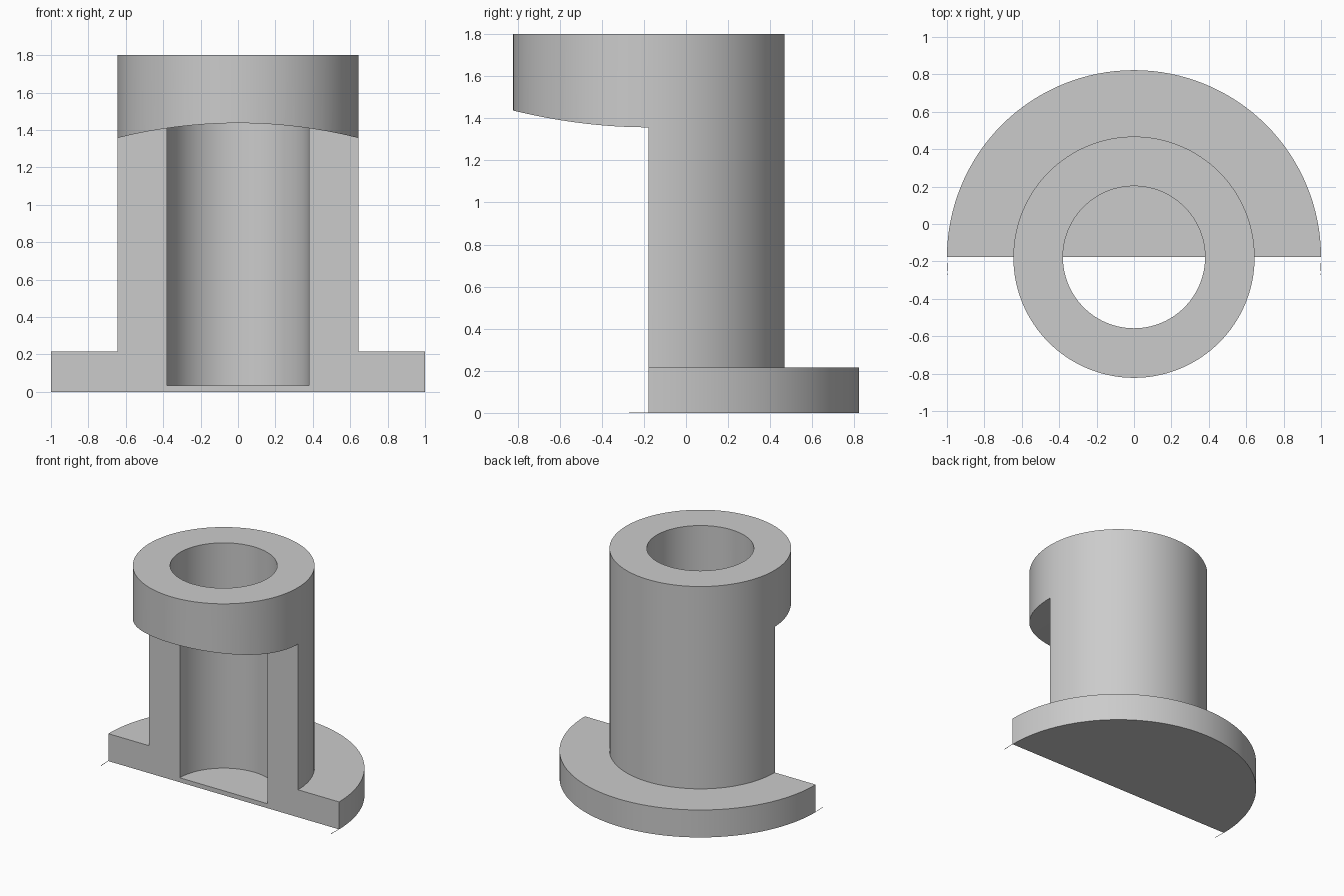
import bpy
import bmesh
import math

cube = bpy.data.objects.get("Cube")
if cube:
    bpy.data.objects.remove(cube)

AXIS_Y = -0.1775      # shared axis of flange, sleeve and bore
TOP = 1.8
SLEEVE_R, BORE_R, FLANGE_R = 0.645, 0.38, 1.0
FLANGE_H, FLOOR = 0.215, 0.035
ARCH_TOP, ARCH_R = 1.437, 2.64

grey = bpy.data.materials.new("plain grey")
grey.use_nodes = True
grey.diffuse_color = (0.6, 0.6, 0.6, 1)
grey.node_tree.nodes["Principled BSDF"].inputs["Base Color"].default_value = (0.6, 0.6, 0.6, 1)


def prism(name, outline, direction):
    """Closed solid from a planar outline pushed along a direction."""
    bm = bmesh.new()
    face = bm.faces.new([bm.verts.new(p) for p in outline])
    moved = bmesh.ops.extrude_face_region(bm, geom=[face])["geom"]
    verts = [v for v in moved if isinstance(v, bmesh.types.BMVert)]
    bmesh.ops.translate(bm, verts=verts, vec=direction)
    bmesh.ops.recalc_face_normals(bm, faces=bm.faces)
    mesh = bpy.data.meshes.new(name)
    bm.to_mesh(mesh)
    bm.free()
    mesh.materials.append(grey)
    obj = bpy.data.objects.new(name, mesh)
    bpy.context.collection.objects.link(obj)
    return obj


def disc(name, radius, low, high, steps=128):
    ring = [(radius * math.cos(math.tau * i / steps),
             AXIS_Y + radius * math.sin(math.tau * i / steps), low) for i in range(steps)]
    return prism(name, ring, (0, 0, high - low))


def combine(target, other, operation):
    mod = target.modifiers.new(operation.title(), "BOOLEAN")
    mod.operation = operation
    mod.solver = "EXACT"
    mod.object = other
    bpy.ops.object.select_all(action="DESELECT")
    bpy.context.view_layer.objects.active = target
    target.select_set(True)
    bpy.ops.object.modifier_apply(modifier=mod.name)
    bpy.data.objects.remove(other)


# Sleeve standing on a round flange, with a blind bore from the top
body = disc("flanged_sleeve", SLEEVE_R, 0, TOP)
combine(body, disc("flange", FLANGE_R, 0, FLANGE_H), "UNION")
combine(body, disc("bore_cutter", BORE_R, FLOOR, TOP + 0.2), "DIFFERENCE")

# Front half cut away below a shallow arch, leaving the collar whole
xs = [-1.2 + 2.4 * i / 48 for i in range(49)]
arch = [(x, AXIS_Y, ARCH_TOP - ARCH_R + math.sqrt(ARCH_R ** 2 - x * x)) for x in xs]
outline = [(1.2, AXIS_Y, -0.2), (-1.2, AXIS_Y, -0.2)] + arch
combine(body, prism("front_cutter", outline, (0, -1.2, 0)), "DIFFERENCE")

bpy.ops.object.select_all(action="DESELECT")
body.select_set(True)
bpy.context.view_layer.objects.active = body
bpy.ops.object.shade_smooth_by_angle(angle=math.radians(30))

# Hair-thin tails that carry on the flange rim at floor level
for side, label in ((1, "left"), (-1, "right")):
    tail = [(side * FLANGE_R, AXIS_Y, 0), (side * 0.9955, -0.272, 0),
            (side * 0.998, -0.272, 0)]
    prism(label + "_rim_tail", tail, (0, 0, 0.003))
